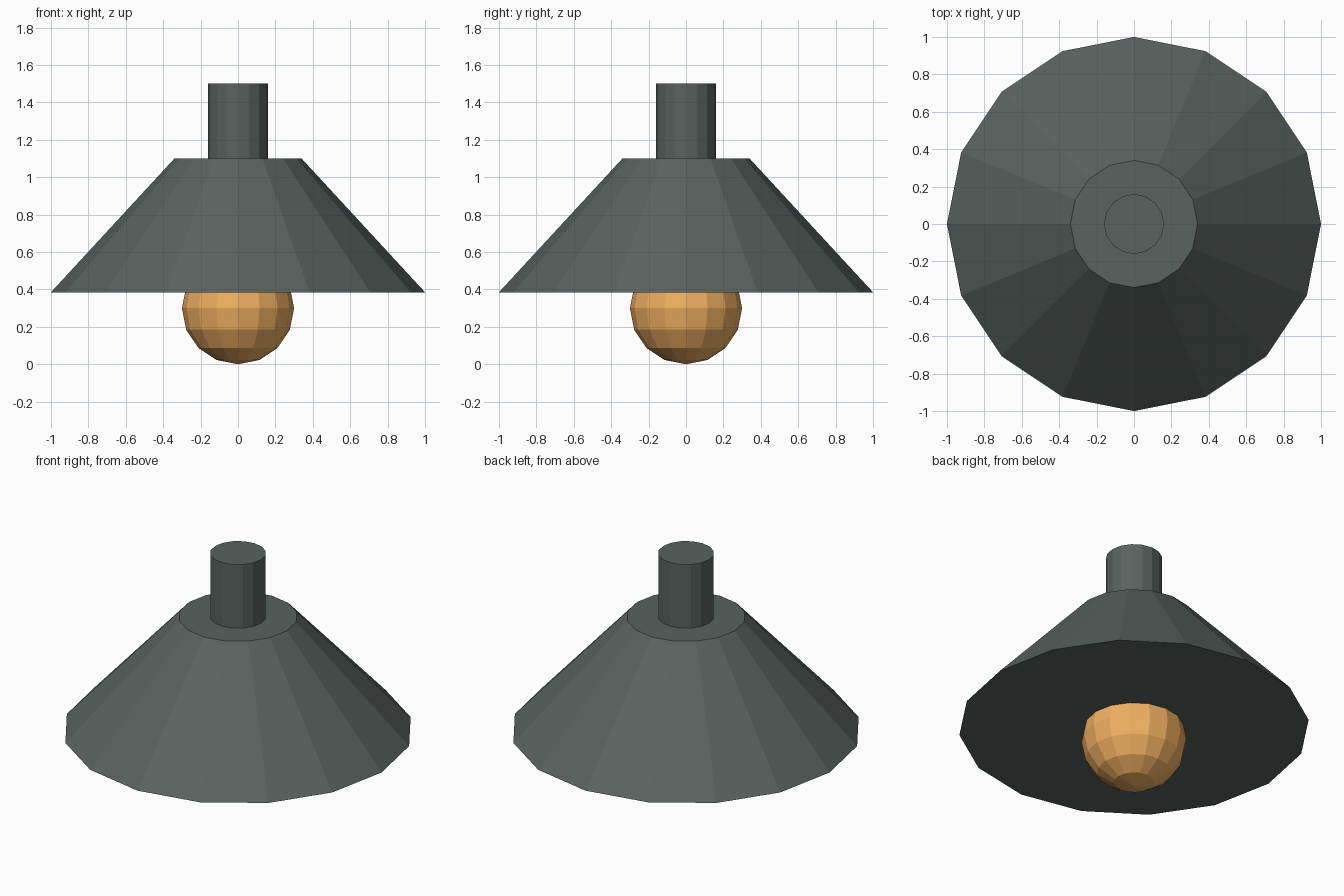
import bpy

if "Cube" in bpy.data.objects:
    bpy.data.objects.remove(bpy.data.objects["Cube"])

SIDES = 16


def make_material(name, color):
    mat = bpy.data.materials.new(name)
    mat.diffuse_color = color
    mat.use_nodes = True
    mat.node_tree.nodes["Principled BSDF"].inputs["Base Color"].default_value = mat.diffuse_color
    return mat


def tapered(name, r_bottom, r_top, z_bottom, z_top, mat):
    """Capped low-poly cone or cylinder between two heights."""
    bpy.ops.mesh.primitive_cone_add(
        vertices=SIDES, radius1=r_bottom, radius2=r_top,
        depth=z_top - z_bottom, location=(0, 0, (z_bottom + z_top) / 2))
    obj = bpy.context.object
    obj.name = name
    obj.data.materials.append(mat)
    return obj


metal = make_material("dark_metal", (0.10, 0.125, 0.115, 1))
glow = make_material("warm_glass", (0.87, 0.43, 0.12, 1))

# Flared shade, closed underneath
tapered("lamp_shade", 1.0, 0.34, 0.385, 1.10, metal)

# Mounting stem on top
tapered("stem", 0.16, 0.16, 1.10, 1.50, metal)

# Faceted bulb, half hidden in the shade
bpy.ops.mesh.primitive_uv_sphere_add(
    segments=SIDES, ring_count=8, radius=0.3, location=(0, 0, 0.3))
bulb = bpy.context.object
bulb.name = "bulb"
bulb.data.materials.append(glow)
